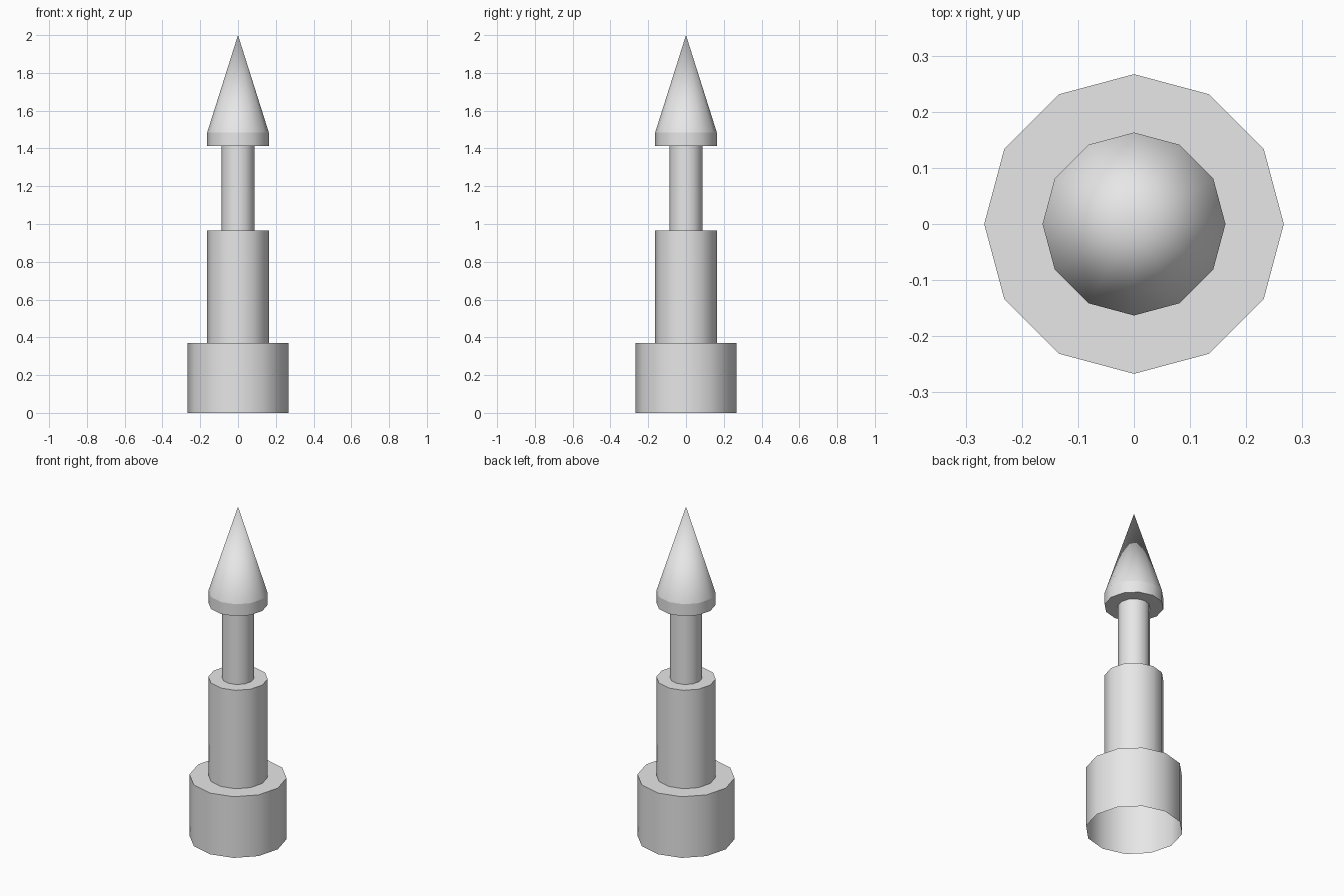
import bpy
import bmesh
from math import cos, sin, tau, radians

SIDES = 12

default_cube = bpy.data.objects.get("Cube")
if default_cube:
    bpy.data.objects.remove(default_cube, do_unlink=True)

# One plain grey for the whole model
grey = bpy.data.materials.new("light grey")
grey.use_nodes = True
grey.diffuse_color = (0.8, 0.8, 0.8, 1)
grey.node_tree.nodes["Principled BSDF"].inputs["Base Color"].default_value = grey.diffuse_color


def lathe(name, profile):
    """Turn an upward (radius, height) profile into an open shell; radius 0 makes a tip."""
    bm = bmesh.new()
    rings = []
    for r, z in profile:
        if r == 0:
            rings.append([bm.verts.new((0, 0, z))] * SIDES)
        else:
            rings.append([bm.verts.new((r * cos(tau * i / SIDES), r * sin(tau * i / SIDES), z))
                          for i in range(SIDES)])
    for low, high in zip(rings, rings[1:]):
        for i in range(SIDES):
            j = (i + 1) % SIDES
            corners = [low[i], low[j], high[j], high[i]]
            bm.faces.new(list(dict.fromkeys(corners)))
    mesh = bpy.data.meshes.new(name)
    bm.to_mesh(mesh)
    bm.free()
    mesh.materials.append(grey)
    obj = bpy.data.objects.new(name, mesh)
    bpy.context.collection.objects.link(obj)
    bpy.ops.object.select_all(action="DESELECT")
    obj.select_set(True)
    bpy.context.view_layer.objects.active = obj
    bpy.ops.object.shade_smooth_by_angle(angle=radians(40))
    return obj


BASE_R, SHAFT_R, NECK_R = 0.267, 0.163, 0.088
BASE_TOP, SHAFT_TOP, NECK_TOP, COLLAR_TOP = 0.37, 0.965, 1.413, 1.485

# Stepped tower, hollow and open underneath
lathe("base", [(BASE_R, 0), (BASE_R, BASE_TOP), (SHAFT_R, BASE_TOP)])
lathe("shaft", [(SHAFT_R, BASE_TOP), (SHAFT_R, SHAFT_TOP), (NECK_R, SHAFT_TOP)])
lathe("neck", [(NECK_R, SHAFT_TOP), (NECK_R, NECK_TOP)])

# Pointed head: overhanging collar and cone
lathe("head_collar", [(NECK_R, NECK_TOP), (SHAFT_R, NECK_TOP), (SHAFT_R, COLLAR_TOP)])
lathe("head_cone", [(SHAFT_R, COLLAR_TOP), (0, 2)])
